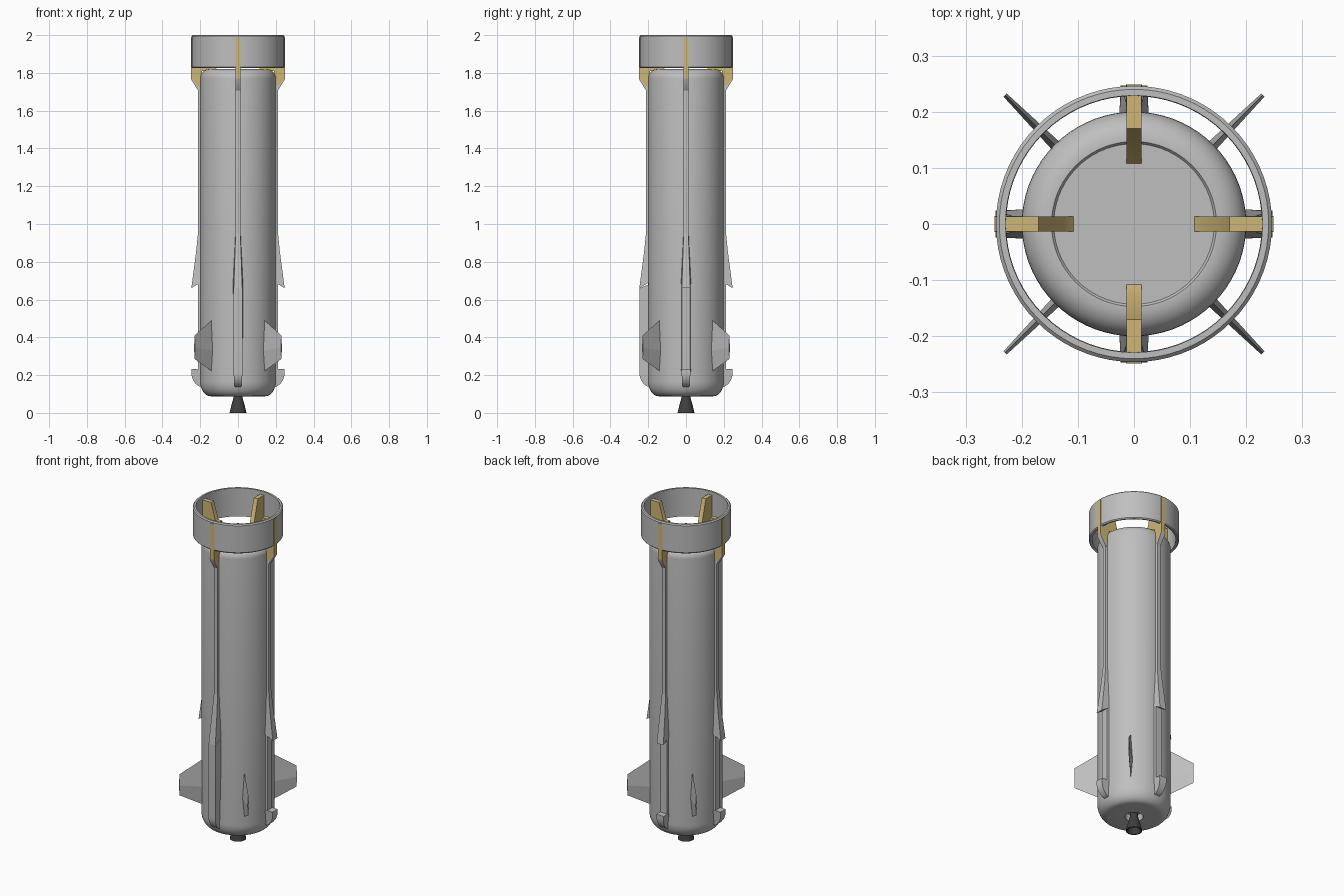
import bpy, bmesh, math
from mathutils import Matrix

if "Cube" in bpy.data.objects:
    bpy.data.objects.remove(bpy.data.objects["Cube"])

def mat(name, col):
    m = bpy.data.materials.new(name)
    m.diffuse_color = (*col, 1)
    m.use_nodes = True
    m.node_tree.nodes["Principled BSDF"].inputs["Base Color"].default_value = m.diffuse_color
    return m

GREY = mat("light_grey", (0.52, 0.52, 0.52))
GOLD = mat("pale_gold", (0.62, 0.47, 0.18))
DARK = mat("dark_nozzle", (0.05, 0.05, 0.05))

def finish(name, bm, material, angle=30):
    bmesh.ops.recalc_face_normals(bm, faces=bm.faces[:])
    me = bpy.data.meshes.new(name)
    bm.to_mesh(me)
    bm.free()
    me.materials.append(material)
    ob = bpy.data.objects.new(name, me)
    bpy.context.collection.objects.link(ob)
    bpy.ops.object.select_all(action='DESELECT')
    ob.select_set(True)
    bpy.context.view_layer.objects.active = ob
    bpy.ops.object.shade_smooth_by_angle(angle=math.radians(angle))
    return ob

def lathe(name, prof, material, n=72, closed=False):
    """Revolve (r, z) points about z; r = 0 becomes a pole."""
    bm = bmesh.new()
    rings = []
    for r, z in prof:
        if r == 0:
            rings.append([bm.verts.new((0, 0, z))] * n)
        else:
            rings.append([bm.verts.new((r * math.cos(2 * math.pi * i / n),
                                        r * math.sin(2 * math.pi * i / n), z)) for i in range(n)])
    pairs = list(zip(rings, rings[1:]))
    if closed:
        pairs.append((rings[-1], rings[0]))
    for a, b in pairs:
        for i in range(n):
            j = (i + 1) % n
            vs = list(dict.fromkeys((a[i], a[j], b[j], b[i])))
            bm.faces.new(vs)
    return finish(name, bm, material)

def slab(name, prof, angle, material):
    """Radial plate from (r, z, half_width) outline points, turned to an angle."""
    bm = bmesh.new()
    a = [bm.verts.new((r, -w, z)) for r, z, w in prof]
    b = [bm.verts.new((r, w, z)) for r, z, w in prof]
    bm.faces.new(a)
    bm.faces.new(b[::-1])
    for i in range(len(prof)):
        j = (i + 1) % len(prof)
        bm.faces.new((a[i], b[i], b[j], a[j]))
    bm.transform(Matrix.Rotation(math.radians(angle), 4, 'Z'))
    return finish(name, bm, material)

def arc(cr, cz, rr, rz, a0, a1, n=8):
    return [(cr + rr * math.cos(math.radians(a0 + (a1 - a0) * i / n)),
             cz + rz * math.sin(math.radians(a0 + (a1 - a0) * i / n))) for i in range(n + 1)]

# main tank with rounded ends, recessed engine bay and top lid
body = [(0, 0.125), (0.045, 0.125), (0.05, 0.088)]
body += arc(0.145, 0.168, 0.055, 0.08, -90, 0)
body += arc(0.15, 1.77, 0.05, 0.05, 0, 90)
body += [(0.147, 1.82), (0.143, 1.815), (0, 1.815)]
lathe("tank_body", body, GREY)

# open collar ring at the top
lathe("collar_ring", [(0.228, 1.83), (0.241, 1.826), (0.246, 1.832), (0.246, 1.994),
                      (0.24, 2.0), (0.229, 2.0)], GREY, closed=True)

# engine nozzle
lathe("nozzle", [(0, 0.125), (0.018, 0.125), (0.024, 0.08), (0.034, 0.045), (0.045, 0.0),
                 (0.038, 0.0), (0.015, 0.07), (0, 0.07)], DARK, n=40)

for name, ang in (("right", 0), ("back", 90), ("left", 180), ("front", 270)):
    # gold bracket holding the collar
    w = 0.0135
    slab(name + "_bracket", [(0.103, 1.81, w), (0.13, 1.84, w), (0.17, 1.98, w), (0.236, 1.98, w),
                             (0.236, 1.988, w), (0.249, 1.988, w), (0.249, 1.775, w),
                             (0.21, 1.72, w), (0.19, 1.72, w), (0.19, 1.81, w)], ang, GOLD)
    # grey sloped cap beneath the bracket
    slab(name + "_bracket_cap", [(0.19, 1.73, 0.014), (0.21, 1.73, 0.014), (0.249, 1.777, 0.014),
                                 (0.248, 1.765, 0.014), (0.212, 1.708, 0.014), (0.19, 1.708, 0.014)], ang, GREY)
    # long cable duct
    slab(name + "_duct", [(0.19, 1.72, 0.016), (0.19, 0.9, 0.016), (0.212, 0.9, 0.012),
                          (0.212, 1.72, 0.012)], ang, GREY)
    # flared fairing
    slab(name + "_flare", [(0.19, 0.97, 0.014), (0.212, 0.95, 0.012), (0.222, 0.85, 0.016),
                           (0.247, 0.66, 0.022), (0.19, 0.695, 0.027)], ang, GREY)
    # lower pod; the front one is joined to the flare, the others leave a gap
    top = 0.69 if name == "front" else 0.232
    pod = [(0.17, top, 0.027), (0.247, 0.66 if name == "front" else 0.232, 0.024)]
    pod += [(r, z, 0.024 - 0.008 * i / 8) for i, (r, z) in
            enumerate(arc(0.182, 0.215, 0.065, 0.08, 0, -80))]
    pod += [(0.17, 0.14, 0.018)]
    slab(name + "_lower_pod", pod, ang, GREY)
    if name != "front":
        slab(name + "_recess_strip", [(0.19, 0.695, 0.025), (0.19, 0.22, 0.025),
                                      (0.211, 0.22, 0.022), (0.211, 0.695, 0.022)], ang, GREY)

# four thin diagonal fins with a diamond section
for k, name in enumerate(("back_right", "back_left", "front_left", "front_right")):
    bm = bmesh.new()
    root = [(0.19, 0, 0.495), (0.19, 0.010, 0.33), (0.19, 0, 0.217), (0.19, -0.010, 0.33)]
    tip = [(0.325, 0, 0.41), (0.325, 0.004, 0.345), (0.325, 0, 0.285), (0.325, -0.004, 0.345)]
    a = [bm.verts.new(p) for p in root]
    b = [bm.verts.new(p) for p in tip]
    bm.faces.new(a)
    bm.faces.new(b)
    for i in range(4):
        j = (i + 1) % 4
        bm.faces.new((a[i], a[j], b[j], b[i]))
    bm.transform(Matrix.Rotation(math.radians(45 + 90 * k), 4, 'Z'))
    finish(name + "_fin", bm, GREY, 3)
